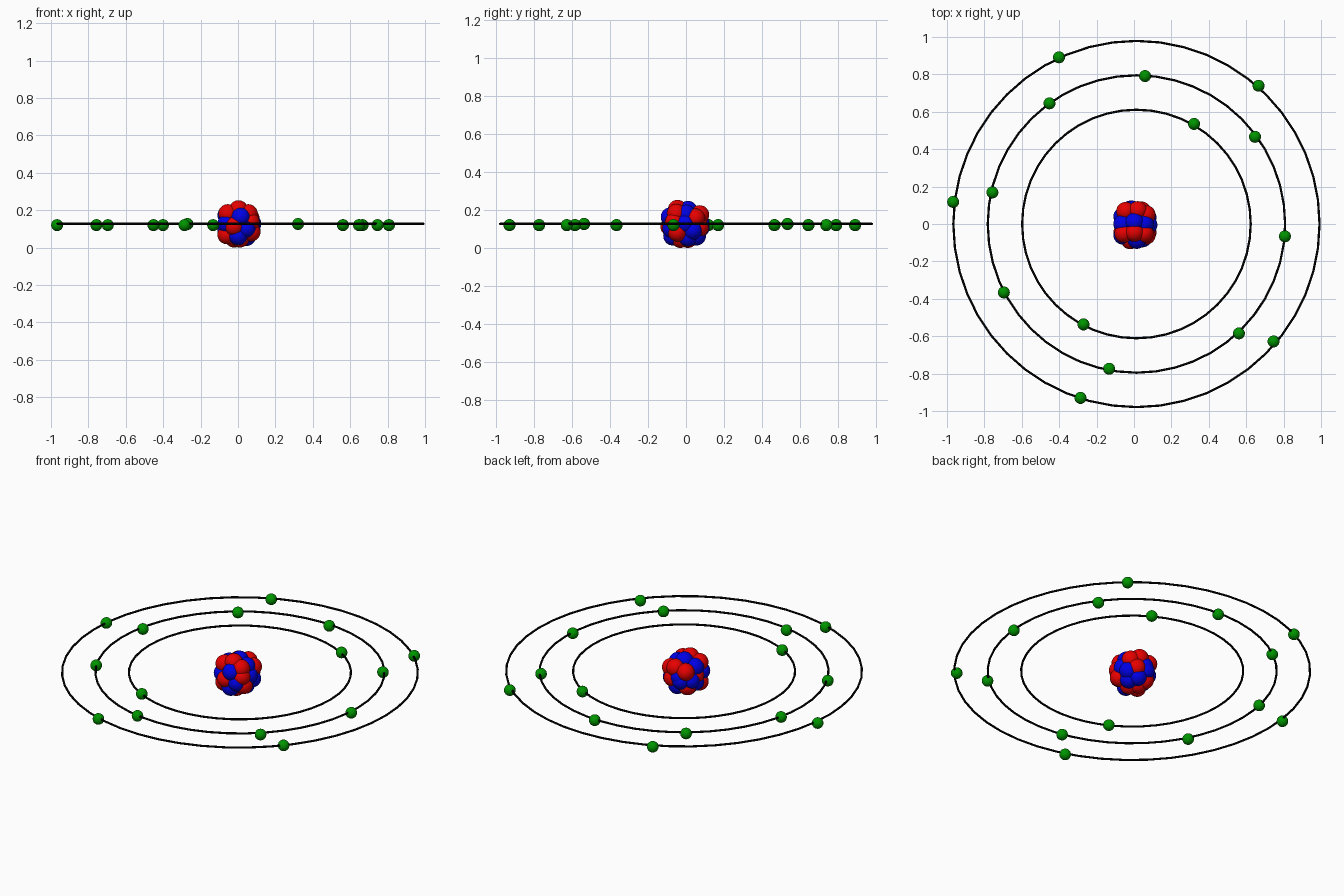
import bpy


def make_material(name, rgb):
    m = bpy.data.materials.new(name)
    m.diffuse_color = (*rgb, 1.0)
    return m


RED = make_material("red", (0.8, 0.0, 0.0))
BLUE = make_material("blue", (0.0, 0.0, 0.8))
GREEN = make_material("green", (0.0, 0.3, 0.0))
BLACK = make_material("black", (0.0, 0.0, 0.0))


def finish(name, mat):
    ob = bpy.context.object
    ob.name = name
    ob.data.materials.append(mat)
    bpy.ops.object.shade_smooth()


def ball(name, pos, radius, mat, segments=32):
    bpy.ops.mesh.primitive_uv_sphere_add(
        segments=segments, ring_count=segments // 2, radius=radius, location=pos)
    finish(name, mat)


# Orbit rings
RING_X, RING_Z = 0.013, 0.127
for label, radius in (("inner", 0.611), ("middle", 0.795), ("outer", 0.979)):
    bpy.ops.mesh.primitive_torus_add(
        major_radius=radius, minor_radius=0.006, major_segments=48,
        minor_segments=10, location=(RING_X, 0, RING_Z))
    finish(label + "_orbit_ring", BLACK)

# Electrons, placed on each ring (x, y)
electrons = {
    "inner": [(0.321, 0.535), (-0.27, -0.537)],
    "middle": [(0.059, 0.791), (-0.452, 0.645), (0.647, 0.466), (-0.757, 0.169),
               (0.807, -0.066), (-0.696, -0.366), (0.561, -0.585), (-0.133, -0.774)],
    "outer": [(-0.401, 0.891), (0.666, 0.739), (-0.967, 0.118),
              (0.746, -0.628), (-0.286, -0.930)],
}
for label, spots in electrons.items():
    z = 0.126 if label == "inner" else 0.12
    for i, (x, y) in enumerate(spots):
        ball(f"{label}_electron_{i + 1}", (x, y, z), 0.032, GREEN, 24)

# Nucleus: overlapping cluster of red protons and blue neutrons
protons = [
    (0.003, -0.045, 0.203), (-0.055, -0.05, 0.182), (0.055, -0.05, 0.182),
    (-0.02, -0.085, 0.113), (-0.06, -0.045, 0.068), (0.07, -0.045, 0.083),
    (0.065, -0.06, 0.138), (0.01, -0.03, 0.05), (-0.045, 0.068, 0.163),
    (0.02, 0.072, 0.175), (0.065, 0.05, 0.158), (0.04, 0.07, 0.108),
    (-0.04, 0.045, 0.068), (-0.02, 0.01, 0.05), (-0.06, 0.0, 0.123),
]
neutrons = [
    (0.003, 0.01, 0.198), (0.015, -0.083, 0.163), (-0.06, -0.06, 0.128),
    (0.045, -0.075, 0.103), (0, -0.07, 0.063), (0.075, -0.005, 0.128),
    (-0.06, 0.0, 0.173), (0.055, 0.0, 0.178), (-0.06, 0.04, 0.108),
    (-0.02, 0.075, 0.108), (0.07, 0.035, 0.093), (0.02, 0.055, 0.063),
    (0.045, 0.01, 0.058), (-0.06, 0.0, 0.083), (-0.01, 0.075, 0.13),
    (0.005, 0, 0.128),
]
for kind, spots, mat in (("proton", protons, RED), ("neutron", neutrons, BLUE)):
    for i, pos in enumerate(spots):
        ball(f"{kind}_{i + 1}", pos, 0.05, mat)
